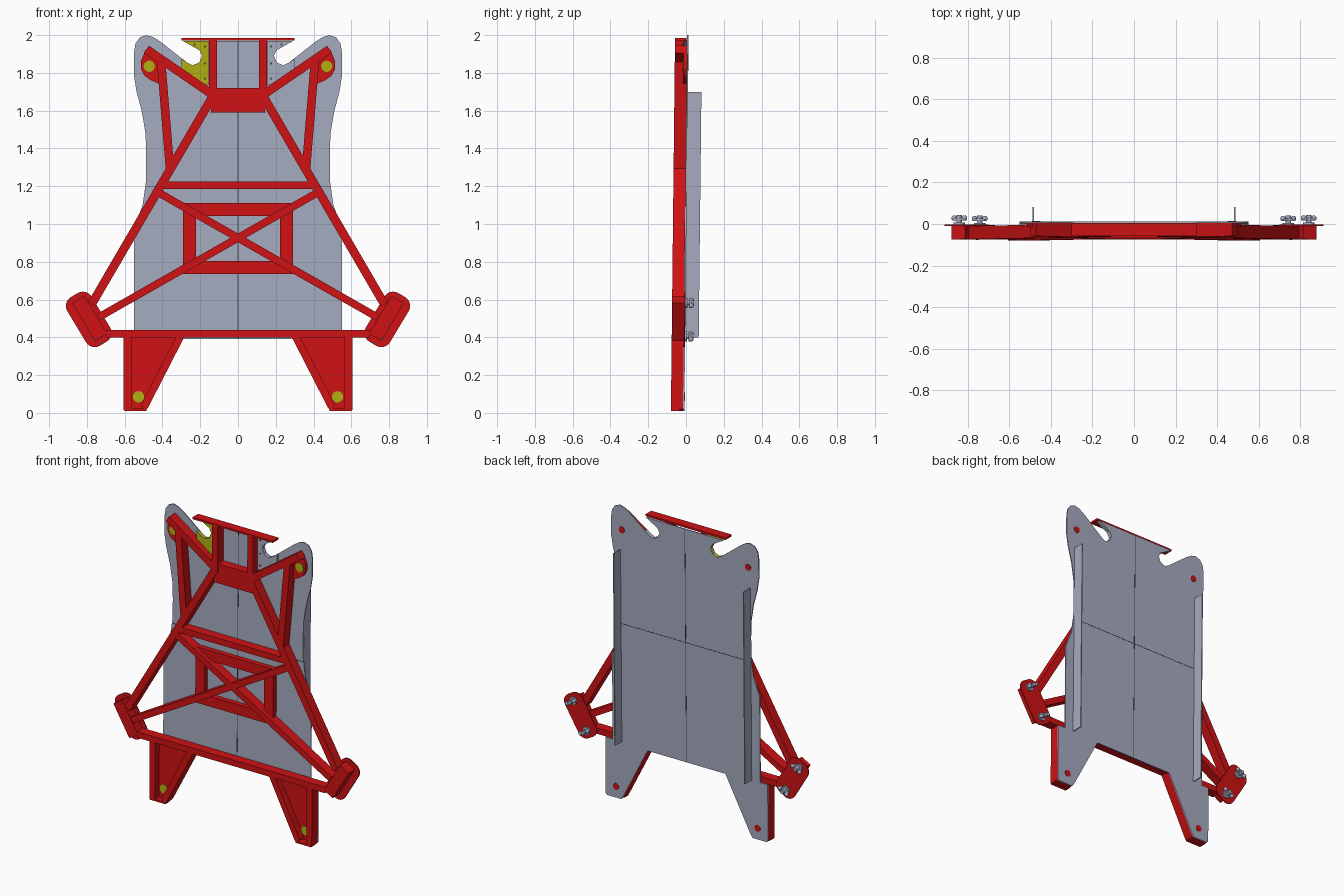
import bpy, bmesh, math
from mathutils import Vector

if "Cube" in bpy.data.objects:
    bpy.data.objects.remove(bpy.data.objects["Cube"])

LEAN = 0.011              # the whole frame leans slightly backwards
FRONT, MID, JOIN, BACK = -0.08, -0.035, -0.016, -0.009


def material(name, color):
    m = bpy.data.materials.new(name)
    m.use_nodes = True
    m.diffuse_color = (*color, 1)
    m.node_tree.nodes["Principled BSDF"].inputs["Base Color"].default_value = (*color, 1)
    return m


RED = material("red paint", (0.62, 0.006, 0.007))
GREY = material("blue grey sheet", (0.38, 0.41, 0.53))
YELLOW = material("yellow", (0.43, 0.43, 0.006))
DARK = material("dark seam", (0.06, 0.06, 0.08))


def finish(name, bm, mat):
    bmesh.ops.recalc_face_normals(bm, faces=bm.faces)
    for v in bm.verts:
        v.co.y += LEAN * v.co.z
    mesh = bpy.data.meshes.new(name)
    bm.to_mesh(mesh)
    bm.free()
    mesh.materials.append(mat)
    ob = bpy.data.objects.new(name, mesh)
    bpy.context.collection.objects.link(ob)
    return ob


def prism(name, pts, y0, y1, mat):
    """Extrude an x-z outline from y0 to y1."""
    bm = bmesh.new()
    face = bm.faces.new([bm.verts.new((x, y0, z)) for x, z in pts])
    ext = bmesh.ops.extrude_face_region(bm, geom=[face])["geom"]
    for v in ext:
        if isinstance(v, bmesh.types.BMVert):
            v.co.y = y1
    return finish(name, bm, mat)


def flip(pts):
    return [(-x, z) for x, z in pts]


def pair(name, pts, y0, y1, mat, right_mat=None):
    prism("left_" + name, pts, y0, y1, mat)
    prism("right_" + name, flip(pts), y0, y1, right_mat or mat)


def bar(a, b, w):
    """Outline of a straight bar of width w."""
    a, b = Vector(a), Vector(b)
    d = (b - a).normalized() * w / 2
    n = Vector((-d.y, d.x))
    return [tuple(p) for p in (a + n, b + n, b - n, a - n)]


def rect(x0, x1, z0, z1):
    return [(x0, z0), (x1, z0), (x1, z1), (x0, z1)]


def circle(x, z, r, n=20):
    return [(x + r * math.cos(t * math.tau / n), z + r * math.sin(t * math.tau / n))
            for t in range(n)]


def rounded(cx, cz, axis, length, width, r, steps=6):
    """Outline of a rounded rectangle whose long side follows axis."""
    u = Vector(axis).normalized()
    n = Vector((-u.y, u.x))
    pts = []
    for k, (su, sn) in enumerate([(1, 1), (-1, 1), (-1, -1), (1, -1)]):
        for i in range(steps + 1):
            t = (k + i / steps) * math.pi / 2
            p = Vector((cx, cz)) + u * (su * (length / 2 - r) + r * math.cos(t)) \
                + n * (sn * (width / 2 - r) + r * math.sin(t))
            pts.append(tuple(p))
    return pts


# Main sheet with ears and hooked notches
notch = [(0.29, 1.968), (0.205, 1.92), (0.19, 1.89), (0.205, 1.855), (0.24, 1.84), (0.27, 1.855)]
half = notch + [(0.41, 1.965), (0.45, 1.99), (0.485, 2.0), (0.52, 1.988), (0.543, 1.955),
                (0.55, 1.91), (0.55, 1.78), (0.537, 1.70), (0.508, 1.59), (0.49, 1.48),
                (0.485, 1.36), (0.488, 1.22), (0.505, 1.10), (0.55, 0.98), (0.55, 0.39)]
prism("main_sheet", half + flip(half)[::-1], JOIN, BACK, GREY)

# Panel seams, seen on both faces
for side, y0, y1 in (("front", JOIN - 0.001, JOIN), ("back", BACK, BACK + 0.001)):
    prism(side + "_upright_seam", rect(-0.002, 0.002, 0.39, 1.968), y0, y1, DARK)
    prism(side + "_cross_seam", rect(-0.485, 0.485, 1.198, 1.202), y0, y1, DARK)

# Rear side fins
pair("rear_fin", rect(0.481, 0.487, 0.4, 1.7), BACK, 0.063, GREY)

# Upper frame
pair("neck_post", rect(0.111, 0.153, 1.66, 1.975), FRONT, JOIN, RED)
prism("neck_plate", [(-0.145, 1.59), (0.145, 1.59), (0.12, 1.72), (-0.12, 1.72)],
      FRONT + 0.006, JOIN, RED)
prism("top_shelf", rect(-0.3, 0.3, 1.972, 1.984), FRONT, JOIN - 0.002, RED)
pair("ear_arm", bar((0.485, 1.925), (0.135, 1.685), 0.046), FRONT, JOIN, RED)
pair("ear_strut", bar((0.407, 1.86), (0.36, 1.29), 0.045), FRONT, JOIN, RED)
pair("ear_gusset", [(0.49, 1.92), (0.515, 1.86), (0.513, 1.82), (0.495, 1.785),
                    (0.46, 1.76), (0.41, 1.74), (0.41, 1.87)], MID, JOIN, RED)
pair("notch_bracket", [(0.155, 1.968)] + notch + [(0.30, 1.875), (0.30, 1.77), (0.155, 1.735)],
     MID, JOIN, GREY, YELLOW)

# Rivets on the notch brackets
for i, (x, z) in enumerate([(0.175, 1.94), (0.175, 1.85), (0.175, 1.77), (0.28, 1.79), (0.23, 1.95)]):
    pair("bracket_rivet_%d" % i, circle(x, z, 0.006, 8), MID - 0.003, MID, DARK)

# Main triangular frame
pair("long_leg", bar((0.137, 1.67), (0.775, 0.575), 0.046), FRONT, JOIN, RED)
pair("cross_brace", bar((0.41, 1.16), (-0.74, 0.505), 0.04), FRONT, JOIN, RED)
prism("middle_bar", rect(-0.40, 0.40, 1.185, 1.225), FRONT, JOIN, RED)
prism("bottom_bar", rect(-0.70, 0.70, 0.40, 0.44), FRONT, JOIN, RED)

# Inner window frame
for part, z in (("upper", 1.042), ("lower", 0.735)):
    prism(part + "_window_rail", rect(-0.29, 0.29, z, z + 0.068), MID - 0.015, JOIN, RED)
pair("window_side", rect(0.222, 0.29, 0.75, 1.1), MID - 0.015, JOIN, RED)

# Feet: recessed red pans with a grey back sheet
foot = [(0.285, 0.40), (0.475, 0.03), (0.49, 0.01), (0.595, 0.01), (0.605, 0.02), (0.605, 0.40)]
pair("foot_floor", foot, MID, JOIN, RED)
pair("foot_back", foot, JOIN, BACK, GREY)
pair("foot_outer_rim", rect(0.565, 0.605, 0.015, 0.40), FRONT, MID, RED)
pair("foot_inner_rim", [(0.285, 0.40), (0.33, 0.40), (0.515, 0.04), (0.49, 0.01), (0.475, 0.03)],
     FRONT, MID, RED)
pair("foot_bottom_rim", rect(0.485, 0.60, 0.01, 0.022), FRONT, MID, RED)

# Round mounting spots, yellow in front and red behind
for part, x, z in (("ear", 0.47, 1.835), ("foot", 0.527, 0.085)):
    pair(part + "_spot", circle(x, z, 0.03), MID - 0.004, MID, YELLOW)
    pair(part + "_rear_spot", circle(x, z, 0.022), BACK, BACK + 0.002, RED)

# Corner mounts
AXIS = (0.514, 0.857)
pair("corner_flange", rounded(0.79, 0.495, AXIS, 0.30, 0.15, 0.055), JOIN, BACK, RED)
pair("corner_box", bar((0.845, 0.60), (0.725, 0.40), 0.075), FRONT, JOIN, RED)
for i, (x, z) in enumerate([(0.865, 0.56), (0.84, 0.62), (0.77, 0.39), (0.72, 0.37)]):
    pair("flange_hole_%d" % i, circle(x, z, 0.006, 8), JOIN - 0.001, JOIN, DARK)


def ball(name, x, y, z, r):
    bm = bmesh.new()
    bmesh.ops.create_uvsphere(bm, u_segments=12, v_segments=8, radius=r)
    bmesh.ops.translate(bm, verts=bm.verts, vec=(x, y, z))
    for f in bm.faces:
        f.smooth = True
    finish(name, bm, GREY)


# Rear clamps: stud, crossbar and knobs
for part, x, z in (("upper", 0.84, 0.582), ("lower", 0.742, 0.405)):
    pair(part + "_clamp_base", circle(x, z, 0.027, 12), BACK, BACK + 0.01, GREY)
    pair(part + "_clamp_stud", circle(x, z, 0.013, 12), BACK, 0.036, GREY)
    pair(part + "_clamp_bar", bar((x - 0.028, z + 0.017), (x + 0.028, z - 0.017), 0.022),
         0.01, 0.022, GREY)
    for side, s in (("left", 1), ("right", -1)):
        for end, e in (("inner", -1), ("outer", 1)):
            ball("%s_%s_clamp_%s_knob" % (side, part, end),
                 s * (x + e * 0.025), 0.022, z - e * 0.015, 0.013)
